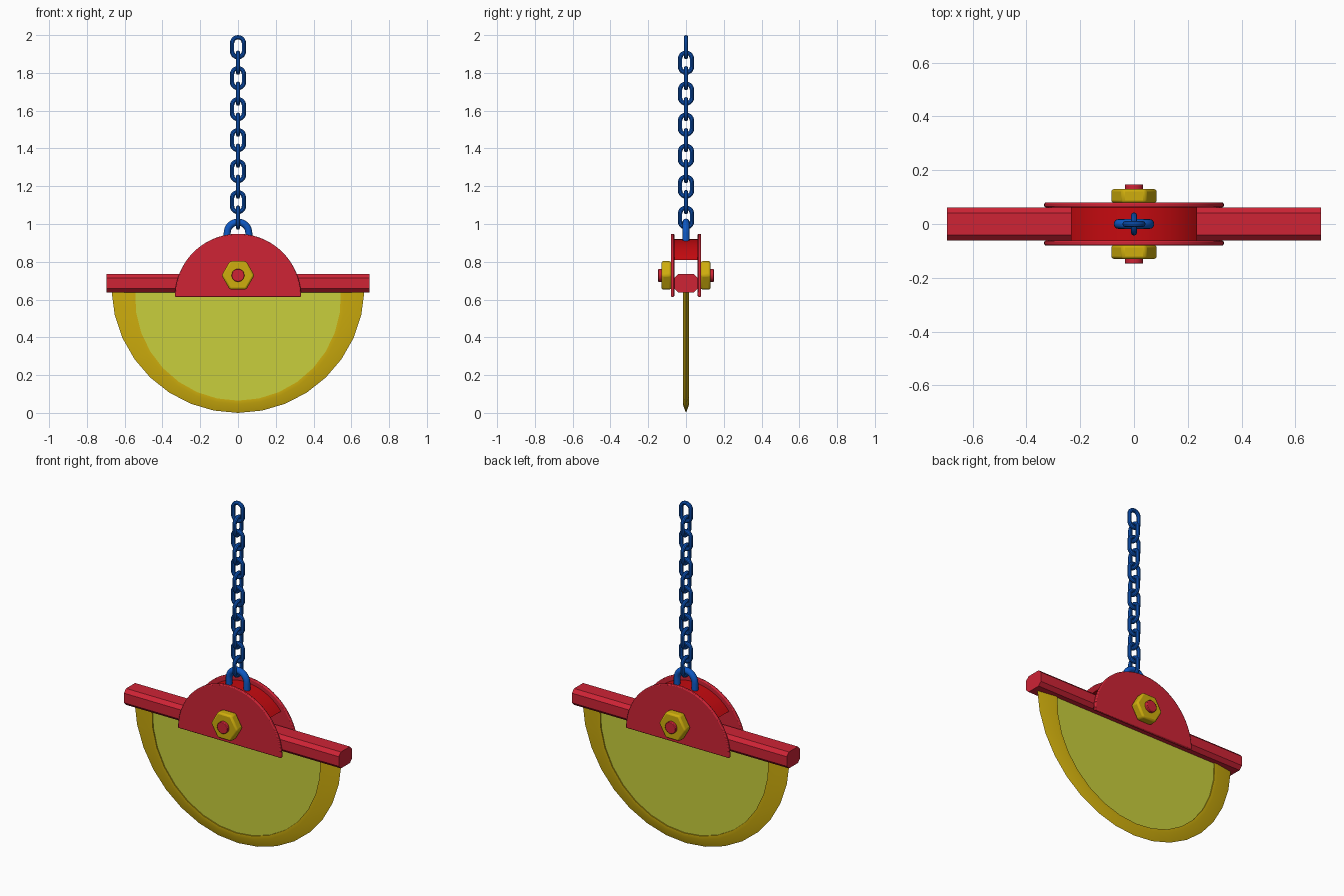
import bpy, bmesh, math
from math import sin, cos, pi

if "Cube" in bpy.data.objects:
    bpy.data.objects.remove(bpy.data.objects["Cube"])

def mat(name, c):
    m = bpy.data.materials.new(name)
    m.diffuse_color = (*c, 1)
    m.use_nodes = True
    m.node_tree.nodes["Principled BSDF"].inputs["Base Color"].default_value = m.diffuse_color
    return m

RED = mat("red paint", (0.62, 0.017, 0.036))
DEEP = mat("deep red", (0.56, 0.003, 0.005))
GOLD = mat("gold", (0.62, 0.42, 0.004))
PALE = mat("pale yellow", (0.58, 0.62, 0.045))
BLUE = mat("blue", (0.004, 0.10, 0.56))

def finish(name, bm, m, bevel=0.0, smooth=True):
    bmesh.ops.recalc_face_normals(bm, faces=bm.faces)
    me = bpy.data.meshes.new(name)
    bm.to_mesh(me)
    bm.free()
    me.materials.append(m)
    ob = bpy.data.objects.new(name, me)
    bpy.context.collection.objects.link(ob)
    if bevel:
        b = ob.modifiers.new("bevel", 'BEVEL')
        b.width, b.segments, b.limit_method, b.angle_limit = bevel, 2, 'ANGLE', math.radians(40)
    if smooth:
        bpy.ops.object.select_all(action='DESELECT')
        ob.select_set(True)
        bpy.context.view_layer.objects.active = ob
        bpy.ops.object.shade_smooth_by_angle(angle=math.radians(35))
    return ob

def prism(name, pts, y0, y1, m, bevel=0.0):
    """Extrude an x-z outline along y."""
    bm = bmesh.new()
    a = [bm.verts.new((x, y0, z)) for x, z in pts]
    b = [bm.verts.new((x, y1, z)) for x, z in pts]
    bm.faces.new(a)
    bm.faces.new(b[::-1])
    for i in range(len(pts)):
        j = (i + 1) % len(pts)
        bm.faces.new((a[i], a[j], b[j], b[i]))
    return finish(name, bm, m, bevel)

def arc(r, cz, a0, a1, n):
    return [(r * cos(a0 + (a1 - a0) * i / n), cz + r * sin(a0 + (a1 - a0) * i / n)) for i in range(n + 1)]

def tube(name, path, r, m, closed, turned=False, sides=10):
    """Sweep a circle along an x-z path; turned swaps x and y."""
    bm = bmesh.new()
    n, rings = len(path), []
    for i, (x, z) in enumerate(path):
        p = path[i - 1] if closed or i else path[0]
        q = path[(i + 1) % n] if closed or i < n - 1 else path[-1]
        d = math.hypot(q[0] - p[0], q[1] - p[1])
        nx, nz = (q[1] - p[1]) / d, -(q[0] - p[0]) / d
        ring = []
        for k in range(sides):
            t = 2 * pi * k / sides
            u, v = r * cos(t), r * sin(t)
            co = (x + nx * u, v, z + nz * u)
            ring.append(bm.verts.new((co[1], co[0], co[2]) if turned else co))
        rings.append(ring)
    for i in range(n if closed else n - 1):
        a, b = rings[i], rings[(i + 1) % n]
        for k in range(sides):
            l = (k + 1) % sides
            bm.faces.new((a[k], a[l], b[l], b[k]))
    if not closed:
        bm.faces.new(rings[0])
        bm.faces.new(rings[-1])
    return finish(name, bm, m)

# chain of alternating stadium links
for i in range(12):
    cz = 1.936 - i * 0.082
    path = arc(0.0315, cz + 0.021, 0, pi, 10) + arc(0.0315, cz - 0.021, pi, 2 * pi, 10)
    tube(f"chain_link_{i + 1}", path, 0.0115, BLUE, True, turned=i % 2 == 1)

# shackle sunk into the saddle
tube("shackle", [(0.057, 0.89)] + arc(0.057, 0.953, 0, pi, 16) + [(-0.057, 0.89)], 0.0185, BLUE, False, sides=12)

# saddle: curved spacer between two half-round plates
end = math.acos(0.235 / 0.305)
prism("saddle_spacer", arc(0.305, 0.615, end, pi - end, 24), -0.064, 0.064, DEEP)
for side, s in (("front", -1), ("back", 1)):
    prism(f"{side}_plate", arc(0.334, 0.614, 0, pi, 40), s * 0.062, s * 0.08, RED, 0.005)
    hexagon = arc(0.087, 0.728, 0, 2 * pi, 6)[:-1]
    prism(f"{side}_nut", hexagon, s * 0.078, s * 0.13, GOLD, 0.01)
    prism(f"{side}_bolt_end", arc(0.034, 0.728, 0, 2 * pi, 20)[:-1], s * 0.078, s * 0.147, RED, 0.003)

# crossbar with chamfered section
bm = bmesh.new()
w, h, c, cz = 0.0615, 0.048, 0.02, 0.686
sec = [(w, h - c), (w - c, h), (c - w, h), (-w, h - c), (-w, c - h), (c - w, -h), (w - c, -h), (w, c - h)]
ends = [[bm.verts.new((x, y, cz + z)) for y, z in sec] for x in (-0.695, 0.695)]
for e in ends:
    bm.faces.new(e)
for i in range(8):
    j = (i + 1) % 8
    bm.faces.new((ends[0][i], ends[0][j], ends[1][j], ends[1][i]))
finish("crossbar", bm, RED, smooth=False)

# blade: sharpened rim, raised lip and recessed panel wall, as rows across y
TOP = 0.645
def half(r, c, n=16):
    a = math.asin((TOP - c) / r)
    return arc(r, c, pi - a, 2 * pi + a, n)
bm = bmesh.new()
edge, outer, inner = half(0.67, 0.67), half(0.565, 0.61), half(0.545, 0.61)
rows = [(inner, -0.011), (inner, -0.017), (outer, -0.017), (edge, 0), (outer, 0.017), (inner, 0.017), (inner, 0.011)]
grid = [[bm.verts.new((x, y, z)) for x, z in pts] for pts, y in rows]
for a, b in zip(grid, grid[1:]):
    for i in range(16):
        bm.faces.new((a[i], a[i + 1], b[i + 1], b[i]))
for i in (0, -1):
    bm.faces.new([g[i] for g in grid])
finish("blade_rim", bm, GOLD)
prism("blade_panel", inner, -0.011, 0.011, PALE)
